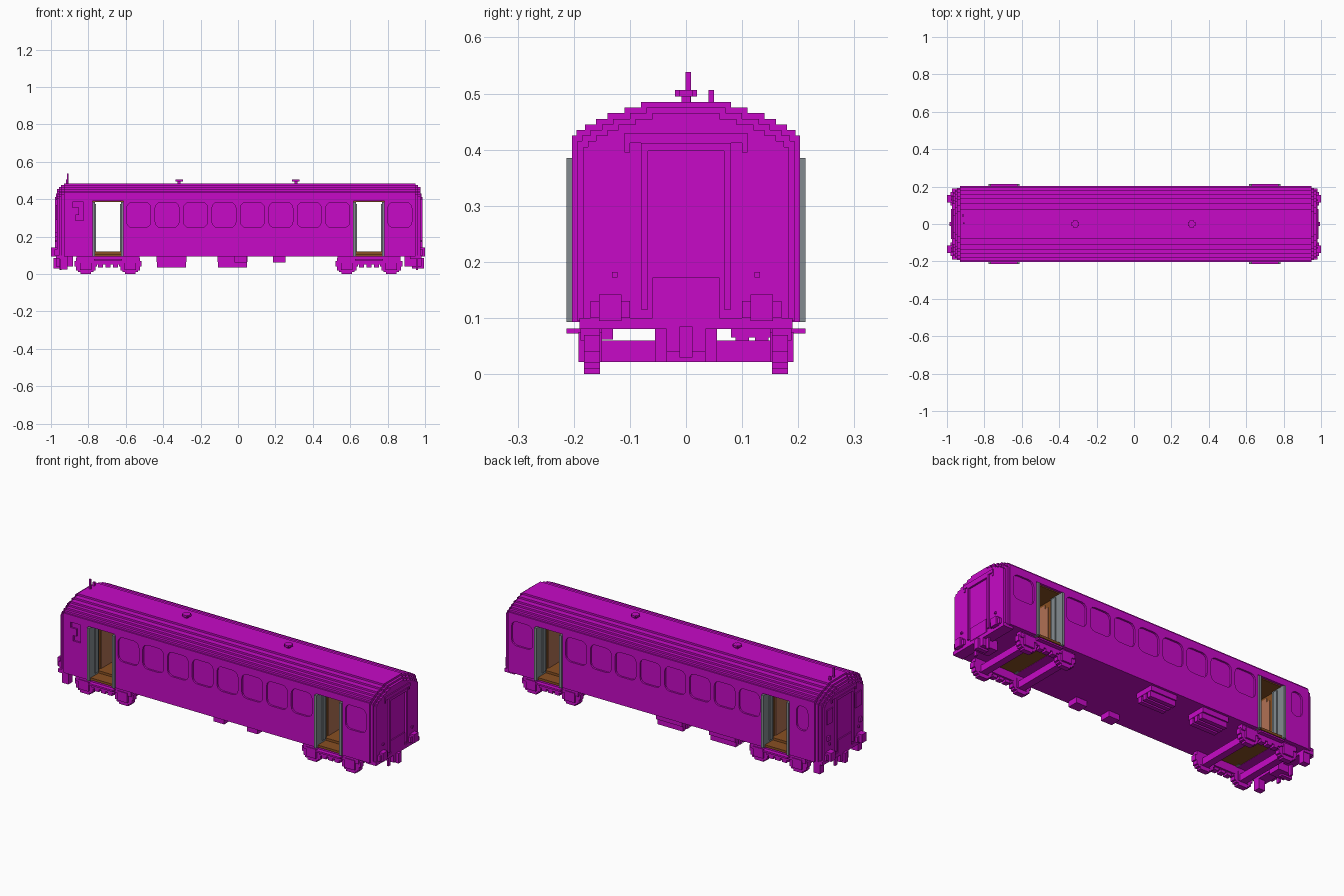
import bpy, bmesh, math
from mathutils import Vector

if "Cube" in bpy.data.objects:
    bpy.data.objects.remove(bpy.data.objects["Cube"], do_unlink=True)


def material(name, r, g, b):
    m = bpy.data.materials.new(name)
    m.use_nodes = True
    m.diffuse_color = (r, g, b, 1)
    m.node_tree.nodes["Principled BSDF"].inputs["Base Color"].default_value = (r, g, b, 1)
    return m


MAGENTA = material("magenta", 0.57, 0.003, 0.57)
GREY = material("door_grey", 0.23, 0.26, 0.28)
TAN = material("tan_panel", 0.44, 0.165, 0.09)
BROWN = material("floor_brown", 0.25, 0.08, 0.016)
SIDES = (-1, 1)
DOORS = (-0.695, 0.7)


def finish(name, bm, mat):
    bmesh.ops.recalc_face_normals(bm, faces=bm.faces)
    mesh = bpy.data.meshes.new(name)
    bm.to_mesh(mesh)
    bm.free()
    mesh.materials.append(mat)
    ob = bpy.data.objects.new(name, mesh)
    bpy.context.scene.collection.objects.link(ob)
    return ob


def add_box(bm, x, y, z):
    """Box from (low, high) pairs on each axis."""
    lo, hi = Vector((x[0], y[0], z[0])), Vector((x[1], y[1], z[1]))
    verts = bmesh.ops.create_cube(bm, size=1)["verts"]
    for v in verts:
        v.co = (lo + hi) / 2 + v.co * (hi - lo)


def add_prism(bm, outline, y0, y1):
    """Extrude an xz outline along y."""
    face = bm.faces.new([bm.verts.new((x, y0, z)) for x, z in outline])
    new = bmesh.ops.extrude_face_region(bm, geom=[face])["geom"]
    for v in new:
        if isinstance(v, bmesh.types.BMVert):
            v.co.y = y1


def span(c, half):
    return (c - half, c + half)


def mirrored(s, a, b):
    return tuple(sorted((s * a, s * b)))


def rounded(cx, cz, w, h, r):
    """Rounded rectangle outline."""
    pts = []
    for i, (sx, sz) in enumerate(((1, 1), (-1, 1), (-1, -1), (1, -1))):
        for k in range(4):
            a = math.radians(90 * i + 30 * k)
            pts.append((cx + sx * (w / 2 - r) + r * math.cos(a),
                        cz + sz * (h / 2 - r) + r * math.sin(a)))
    return pts


# Body: stepped roof section swept lengthwise with stepped ends
HALF = [0.203, 0.195, 0.18, 0.16, 0.14, 0.11, 0.08]
right = [(HALF[0], 0.093)]
for i, w in enumerate(HALF):
    if i:
        right.append((w, 0.415 + 0.01 * i))
    right.append((w, 0.425 + 0.01 * i))
section = right + [(-y, z) for y, z in reversed(right)]


def ring(bm, x, d):
    return [bm.verts.new((x, y - math.copysign(d, y), z + d * 0.2 if z < 0.1 else z - d))
            for y, z in section]


bm = bmesh.new()
ends = [(-0.968, 0.031), (-0.958, 0.031), (-0.958, 0.02), (-0.946, 0.02), (-0.946, 0.01),
        (-0.93, 0.01), (-0.93, 0), (0.95, 0), (0.95, 0.01), (0.963, 0.01), (0.963, 0.02),
        (0.976, 0.02)]
rings = [ring(bm, x, d) for x, d in ends]
n = len(section)
for a, b in zip(rings, rings[1:]):
    for i in range(n):
        j = (i + 1) % n
        bm.faces.new((a[i], a[j], b[j], b[i]))
bm.faces.new(rings[0])
bm.faces.new(rings[-1])
body = finish("body", bm, MAGENTA)

# Cutters for recessed windows and the open vestibules
bm = bmesh.new()
windows = [-0.531 + 0.152 * i for i in range(8)] + [0.865]
for s in SIDES:
    for x in windows:
        add_prism(bm, rounded(x, 0.316, 0.128, 0.134, 0.03), s * 0.193, s * 0.25)
add_prism(bm, rounded(-0.855, 0.316, 0.07, 0.134, 0.03), 0.193, 0.25)
hook = [(-0.885, 0.385), (-0.825, 0.385), (-0.825, 0.285), (-0.87, 0.285), (-0.87, 0.315),
        (-0.85, 0.315), (-0.85, 0.355), (-0.885, 0.355)]
add_prism(bm, hook, -0.193, -0.25)
for x in DOORS:
    add_box(bm, span(x, 0.083), (-0.3, 0.3), (0.05, 0.39))
cutter = finish("opening_cutter", bm, MAGENTA)
cut = body.modifiers.new("openings", "BOOLEAN")
cut.operation = "DIFFERENCE"
cut.solver = "EXACT"
cut.object = cutter
bpy.context.view_layer.objects.active = body
bpy.ops.object.modifier_apply(modifier=cut.name)
bpy.data.objects.remove(cutter, do_unlink=True)

# Vestibules: floor, ceiling, inner walls, folded door leaves, outer steps
floor, wall, leaf, step = (bmesh.new() for _ in range(4))
for x in DOORS:
    add_box(floor, span(x, 0.083), (-0.13, 0.13), (0.1, 0.12))
    add_box(floor, span(x, 0.083), (-0.2, 0.2), (0.094, 0.107))
    add_box(floor, span(x, 0.083), (-0.19, 0.19), (0.384, 0.391))
    for e in SIDES:
        xs = lambda a, b: tuple(sorted((x + e * a, x + e * b)))
        add_box(floor, xs(0.077, 0.084), (-0.13, 0.13), (0.11, 0.388))
        add_box(wall, xs(0.073, 0.08), (-0.1, 0.1), (0.12, 0.35))
        add_box(wall, xs(0.073, 0.08), (-0.08, 0.08), (0.35, 0.37))
        for s in SIDES:
            add_box(leaf, xs(0.07, 0.084), mirrored(s, 0.125, 0.213), (0.093, 0.385))
            add_box(leaf, xs(0.064, 0.07), mirrored(s, 0.14, 0.165), (0.12, 0.375))
for x in DOORS:
    for s in SIDES:
        add_box(step, span(x, 0.075), mirrored(s, 0.18, 0.213), (0.072, 0.081))
        add_box(step, span(x, 0.07), mirrored(s, 0.15, 0.19), (0.05, 0.094))
finish("vestibule_floor_and_lining", floor, BROWN)
finish("vestibule_wall_panel", wall, TAN)
finish("door_leaves", leaf, GREY)
finish("door_steps", step, MAGENTA)

# Bogies: stepped wheels, bearing blocks, axle beams and side frames
wheel, frame = bmesh.new(), bmesh.new()
layers = [(0, 0.01, 0.028), (0.01, 0.02, 0.042), (0.02, 0.04, 0.052), (0.04, 0.07, 0.06),
          (0.07, 0.095, 0.05)]
for x in DOORS:
    for e in SIDES:
        ax = x + e * 0.119
        add_box(frame, span(ax, 0.02), (-0.155, 0.155), (0.022, 0.06))
        for s in SIDES:
            for z0, z1, w in layers:
                add_box(wheel, span(ax, w), mirrored(s, 0.153, 0.182), (z0, z1))
            add_box(frame, span(ax, 0.03), mirrored(s, 0.15, 0.192), (0.022, 0.075))
    for s in SIDES:
        add_box(frame, span(x, 0.17), mirrored(s, 0.16, 0.188), (0.06, 0.085))
        for k in (-1, 0, 1):
            add_box(frame, span(x + k * 0.04, 0.014), mirrored(s, 0.16, 0.19), (0.035, 0.06))
finish("wheels", wheel, MAGENTA)
finish("bogie_frames", frame, MAGENTA)

# Underfloor equipment boxes, ribbed on the large ones
bm = bmesh.new()
for x in (-0.355, -0.03):
    add_box(bm, span(x, 0.08), (0.08, 0.19), (0.065, 0.1))
    for k in range(3):
        add_box(bm, span(x, 0.078), span(0.1 + 0.035 * k, 0.012), (0.035, 0.065))
for x in (0.015, 0.22):
    add_box(bm, span(x, 0.033), (-0.19, -0.13), (0.062, 0.1))
finish("underfloor_boxes", bm, MAGENTA)

# Ends: gangway frame, buffers, coupler, hoses and lamps
bm = bmesh.new()
for e, face in ((-1, 0.962), (1, 0.97)):
    def part(depth, y, z, back=0):
        add_box(bm, mirrored(e, face - back, face + depth), y, z)
    part(0.016, (-0.08, 0.08), (0.398, 0.412))
    part(0.012, (-0.11, 0.11), (0.412, 0.43))
    part(0.012, (-0.06, 0.06), (0.1, 0.172))
    part(0.01, (-0.19, 0.19), (0.08, 0.1), 0.05)
    part(0.01, (-0.035, 0.035), (0.04, 0.1), 0.08)
    part(0.024, (-0.012, 0.012), (0.03, 0.085), 0.04)
    for s in SIDES:
        part(0.016, mirrored(s, 0.068, 0.08), (0.115, 0.398))
        part(0.01, mirrored(s, 0.1, 0.11), (0.395, 0.43))
        part(0.02, mirrored(s, 0.1, 0.17), (0.1, 0.13))
        part(1 - face, mirrored(s, 0.115, 0.155), (0.095, 0.142))
        part(0.015, mirrored(s, 0.122, 0.132), (0.172, 0.182))
        part(-0.008, mirrored(s, 0.035, 0.055), (0.022, 0.1), 0.018)
        if e < 0:
            part(0.016, mirrored(s, 0.13, 0.15), (0.2, 0.225))
            part(-0.01, mirrored(s, 0.15, 0.185), (0.025, 0.1), 0.05)
            part(0.012, mirrored(s, 0.1, 0.15), (0.29, 0.37))
finish("end_fittings", bm, MAGENTA)

# Roof: two vents, antenna and stub
bm = bmesh.new()
for x in (-0.315, 0.31):
    add_box(bm, span(x, 0.008), span(0, 0.008), (0.48, 0.497))
    for w, d in ((0.02, 0.012), (0.012, 0.02)):
        add_box(bm, span(x, w), span(0, d), (0.495, 0.506))
add_box(bm, span(-0.91, 0.005), span(0.004, 0.005), (0.48, 0.538))
add_box(bm, span(-0.915, 0.005), span(0.045, 0.005), (0.48, 0.506))
finish("roof_fittings", bm, MAGENTA)
